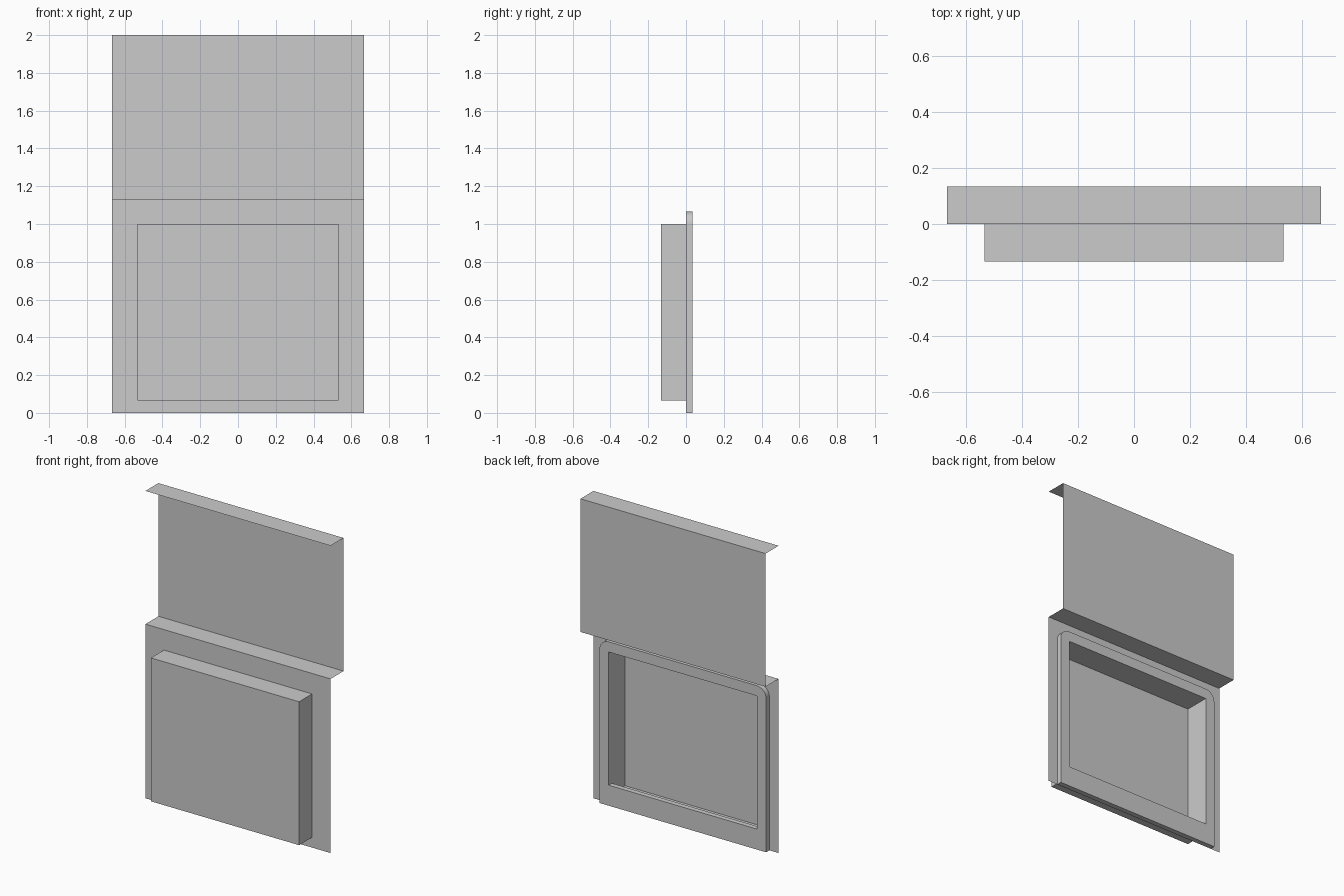
import bpy, bmesh, math
from mathutils import Vector

if "Cube" in bpy.data.objects:
    bpy.data.objects.remove(bpy.data.objects["Cube"])

W, D = 2 / 3, 2 / 15          # half width of the wall, depth of its step
BX, BZ0, BZ1 = 8 / 15, 1 / 15, 1.0   # recess box half width and height range
STEP = 17 / 15                # height of the wall's step


def finish(bm, name, solid=False):
    if solid:
        bmesh.ops.recalc_face_normals(bm, faces=bm.faces)
    me = bpy.data.meshes.new(name)
    bm.to_mesh(me)
    bm.free()
    ob = bpy.data.objects.new(name, me)
    bpy.context.collection.objects.link(ob)
    return ob


def rect(hx, z0, z1):
    return [(-hx, z0), (hx, z0), (hx, z1), (-hx, z1)]


def holed_panel(name, outline, hole, thick=0.0):
    """Panel in the xz plane at y = 0 with a hole, thickened towards +y."""
    bm = bmesh.new()
    for loop in (outline, hole):
        vs = [bm.verts.new((x, 0, z)) for x, z in loop]
        for a, b in zip(vs, vs[1:] + vs[:1]):
            bm.edges.new((a, b))
    bmesh.ops.triangle_fill(bm, use_beauty=True, edges=bm.edges[:], normal=Vector((0, -1, 0)))
    if thick:
        r = bmesh.ops.extrude_face_region(bm, geom=bm.faces[:], use_keep_orig=True)
        vs = [g for g in r["geom"] if isinstance(g, bmesh.types.BMVert)]
        bmesh.ops.translate(bm, verts=vs, vec=(0, thick, 0))
    return finish(bm, name, bool(thick))


# Lower wall sheet, cut open where the recess sits
holed_panel("lower_wall", rect(W, 0, STEP), rect(BX, BZ0, BZ1))

# Stepped upper wall: shelf, set-back sheet and top flange
bm = bmesh.new()
rows = [[bm.verts.new((x, y, z)) for x in (-W, W)]
        for y, z in ((0, STEP), (D, STEP), (D, 2), (0, 2))]
for (a, b), (c, d) in zip(rows, rows[1:]):
    bm.faces.new((a, b, d, c))
finish(bm, "upper_wall")

# Recess box projecting to the front, open at the back
bm = bmesh.new()
front = [bm.verts.new((x, -D, z)) for x, z in rect(BX, BZ0, BZ1)]
back = [bm.verts.new((x, 0, z)) for x, z in rect(BX, BZ0, BZ1)]
bm.faces.new(front)
for i in range(4):
    j = (i + 1) % 4
    bm.faces.new((front[j], front[i], back[i], back[j]))
finish(bm, "recess_box")

# Frame on the back with rounded top corners
FX, FZ, R, N = 0.6, 16 / 15, 1 / 15, 8
arc = [(FX - R + R * math.cos(t), FZ - R + R * math.sin(t))
       for t in (math.pi / 2 * i / N for i in range(N + 1))]
half = [(FX, 0)] + arc
outline = half + [(-x, z) for x, z in reversed(half)]
holed_panel("back_frame", outline, rect(BX, 2 / 15, BZ1), thick=1 / 30)
